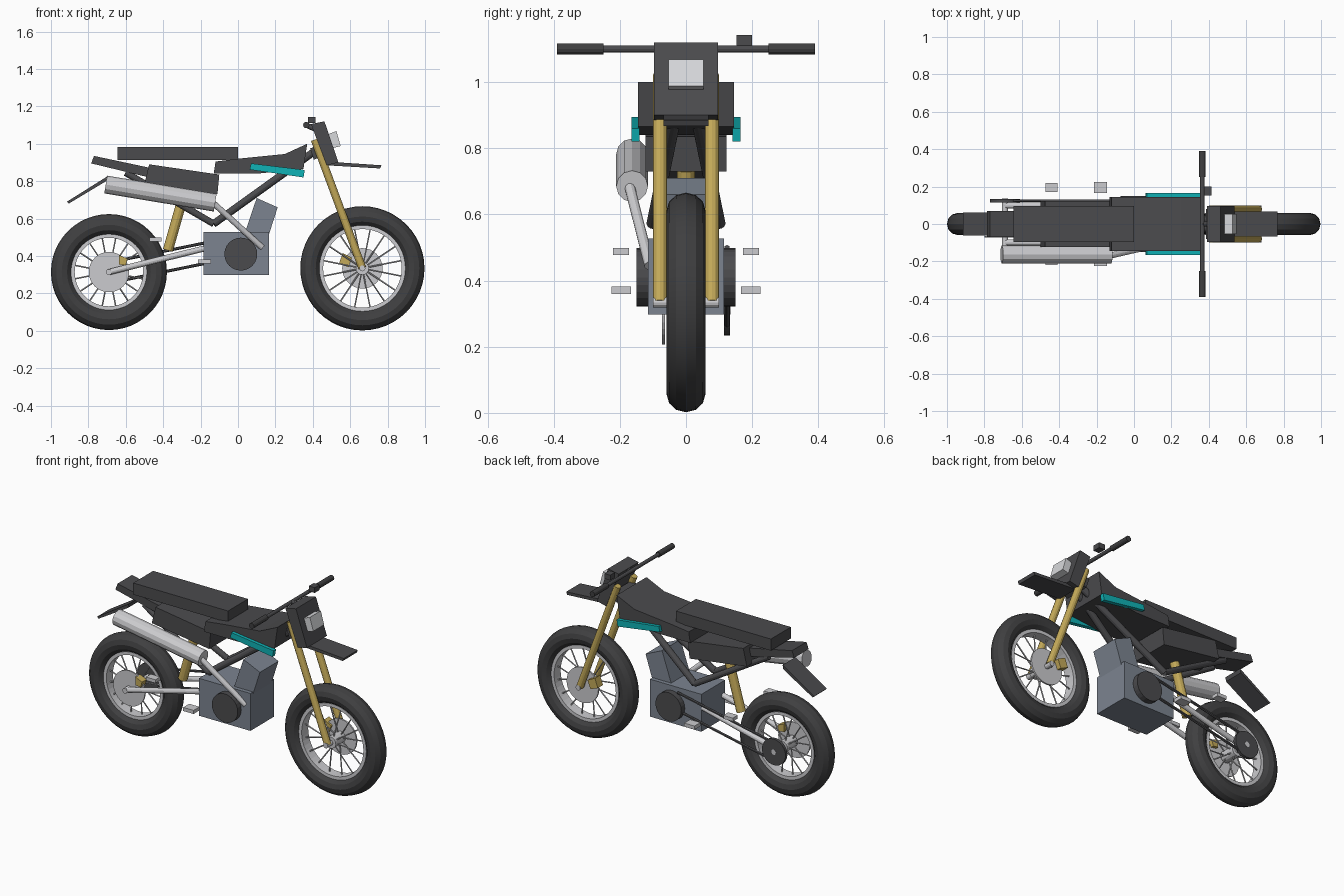
import bpy, bmesh, math
from mathutils import Vector

cube = bpy.data.objects.get("Cube")
if cube:
    bpy.data.objects.remove(cube, do_unlink=True)


def material(name, r, g, b):
    m = bpy.data.materials.new(name)
    m.use_nodes = True
    m.diffuse_color = (r, g, b, 1)
    m.node_tree.nodes["Principled BSDF"].inputs["Base Color"].default_value = (r, g, b, 1)
    return m


DARK = material("charcoal plastic", .07, .07, .075)
RUBBER = material("black rubber", .05, .05, .052)
SILVER = material("silver metal", .6, .6, .62)
ENGINE = material("blue grey metal", .2, .23, .28)
GOLD = material("gold metal", .55, .4, .1)
TEAL = material("teal trim", .005, .45, .47)
LENS = material("lamp lens", .68, .69, .71)


def add_object(name, bm, mat):
    bmesh.ops.recalc_face_normals(bm, faces=bm.faces)
    mesh = bpy.data.meshes.new(name)
    bm.to_mesh(mesh)
    bm.free()
    mesh.materials.append(mat)
    ob = bpy.data.objects.new(name, mesh)
    bpy.context.collection.objects.link(ob)
    return ob


def tube(name, p, q, r, mat, sides=12):
    """Cylinder between two points."""
    p, q = Vector(p), Vector(q)
    bm = bmesh.new()
    bmesh.ops.create_cone(bm, cap_ends=True, segments=sides, radius1=r, radius2=r,
                          depth=(q - p).length)
    ob = add_object(name, bm, mat)
    ob.location = (p + q) / 2
    ob.rotation_euler = (q - p).to_track_quat('Z', 'Y').to_euler()
    return ob


def disc(name, x, z, r, y0, y1, mat, sides=32):
    return tube(name, (x, y0, z), (x, y1, z), r, mat, sides)


def prism(name, profile, y0, y1, mat):
    """Side profile (x, z) stretched from y0 to y1."""
    bm = bmesh.new()
    face = bm.faces.new([bm.verts.new((x, y0, z)) for x, z in profile])
    new = bmesh.ops.extrude_face_region(bm, geom=[face])["geom"]
    bmesh.ops.translate(bm, verts=[v for v in new if isinstance(v, bmesh.types.BMVert)],
                        vec=(0, y1 - y0, 0))
    return add_object(name, bm, mat)


def box(name, x0, x1, y0, y1, z0, z1, mat):
    return prism(name, [(x0, z0), (x1, z0), (x1, z1), (x0, z1)], y0, y1, mat)


def ring(name, x, z, inner, outer, half, mat):
    """Flat sided hoop around the wheel axle."""
    bm = bmesh.new()
    corners = [bm.verts.new(c) for c in
               ((inner, -half, 0), (outer, -half, 0), (outer, half, 0), (inner, half, 0))]
    edges = [bm.edges.new((corners[i], corners[(i + 1) % 4])) for i in range(4)]
    bmesh.ops.spin(bm, geom=corners + edges, cent=(0, 0, 0), axis=(0, 1, 0),
                   angle=2 * math.pi, steps=48)
    bmesh.ops.remove_doubles(bm, verts=bm.verts, dist=.0005)
    ob = add_object(name, bm, mat)
    ob.location = (x, 0, z)


def wheel(name, x, z, radius, inner):
    minor = (radius - inner) / 2
    bpy.ops.mesh.primitive_torus_add(location=(x, 0, z), rotation=(math.pi / 2, 0, 0),
                                     major_segments=48, minor_segments=12,
                                     major_radius=inner + minor, minor_radius=minor)
    tyre = bpy.context.object
    tyre.name = name + "_tyre"
    tyre.scale.z = .059 / minor
    tyre.data.materials.append(RUBBER)
    bpy.ops.object.shade_smooth_by_angle(angle=math.radians(25))
    ring(name + "_rim", x, z, inner - .012, inner + .008, .032, SILVER)
    disc(name + "_hub", x, z, .035, -.05, .05, SILVER, 16)
    for i in range(16):
        a = 2 * math.pi * (i + .5) / 16
        c, s, side = math.cos(a), math.sin(a), .03 * (-1) ** i
        tube(f"{name}_spoke_{i}", (x + .025 * c, side, z + .025 * s),
             (x + inner * c, 0, z + inner * s), .004, SILVER, 6)


FX, FZ = .665, .334
RX, RZ = -.69, .314

# Wheels, brakes and rear sprocket
wheel("front_wheel", FX, FZ, .332, .222)
wheel("rear_wheel", RX, RZ, .31, .195)
disc("front_axle", FX, FZ, .016, -.1, .1, SILVER, 12)
disc("rear_axle", RX, RZ, .016, -.115, .135, SILVER, 12)
disc("front_brake_disc", FX, FZ, .108, .046, .056, SILVER)
disc("rear_brake_disc", RX, RZ, .108, -.073, -.064, SILVER)
prism("front_caliper", [(.54, .36), (.59, .34), (.61, .39), (.56, .415)], .035, .085, GOLD)
prism("rear_caliper", [(-.635, .355), (-.6, .35), (-.59, .385), (-.635, .405)], -.09, -.045, GOLD)
disc("rear_sprocket", RX, RZ, .08, .115, .133, DARK)
for label, z0, z1 in (("lower", .255, .39), ("upper", .365, .50)):
    tube("chain_" + label, (RX, .124, z0), (-.03, .124, z1), .008, DARK, 6)

# Engine
box("engine_block", -.185, .165, -.115, .115, .297, .527, ENGINE)
prism("engine_cylinder", [(.015, .46), (.135, .42), (.212, .66), (.1, .71)], -.09, .09, ENGINE)
disc("engine_cover", .015, .41, .088, -.15, .15, DARK, 24)

# Paired tubes, trim and foot pegs
for side, s in (("near", -1), ("far", 1)):
    tube("swingarm_" + side, (RX, s * .098, RZ), (-.14, s * .098, .45), .016, SILVER)
    tube("fork_leg_" + side, (.41, s * .079, 1.022), (FX, s * .079, FZ), .021, GOLD)
    tube("frame_down_tube_" + side, (.41, s * .02, .96), (-.13, s * .1, .572), .02, DARK)
    tube("frame_rear_tube_" + side, (-.13, s * .1, .572), (-.6, s * .05, .845), .018, DARK)
    prism("side_trim_" + side, [(.062, .862), (.07, .895), (.357, .86), (.35, .82)],
          s * .14, s * .165, TEAL)
    box("rider_peg_" + side, -.215, -.145, s * .167, s * .225, .36, .382, SILVER)
    box("passenger_peg_" + side, -.472, -.408, s * .172, s * .22, .477, .498, SILVER)
    tube("grip_" + side, (.365, s * .25, 1.1), (.365, s * .39, 1.1), .017, RUBBER)

# Rear shock
tube("rear_shock", (-.375, 0, .43), (-.288, 0, .735), .027, GOLD)

# Exhaust
tube("exhaust_pipe", (.13, -.11, .445), (-.14, -.172, .69), .016, SILVER)
tube("muffler", (-.707, -.163, .782), (-.122, -.163, .685), .048, SILVER)

# Bodywork
box("seat", -.645, 0, -.097, .097, .912, .983, DARK)
prism("tank", [(-.13, .84), (.1, .84), (.35, .865), (.37, 1.0), (.25, .945), (0, .92),
               (-.12, .905)], -.145, .145, DARK)
prism("side_cover", [(-.5, .785), (-.11, .73), (-.1, .835), (-.475, .89)], -.123, .123, DARK)
prism("tail_fender", [(-.785, .895), (-.77, .935), (-.3, .835), (-.31, .78)], -.07, .07, DARK)
prism("mud_flap", [(-.915, .69), (-.905, .68), (-.705, .80), (-.7, .825)], -.062, .062, DARK)

# Front end
prism("front_fender", [(.47, .885), (.5, .903), (.767, .885), (.76, .868)], -.068, .068, DARK)
prism("lamp_shroud", [(.39, 1.105), (.462, 1.12), (.537, .9), (.475, .885)], -.097, .097, DARK)
prism("head_lamp", [(.48, 1.05), (.526, 1.068), (.549, .988), (.5, .975)], -.053, .053, LENS)
prism("fork_clamp", [(.385, .975), (.425, .99), (.445, .93), (.405, .915)], -.08, .08, DARK)
tube("handlebar", (.365, -.26, 1.1), (.365, .26, 1.1), .011, DARK)
tube("handlebar_stem", (.365, 0, 1.1), (.43, 0, 1.07), .014, DARK)
box("brake_reservoir", .375, .415, .152, .2, 1.11, 1.142, DARK)
